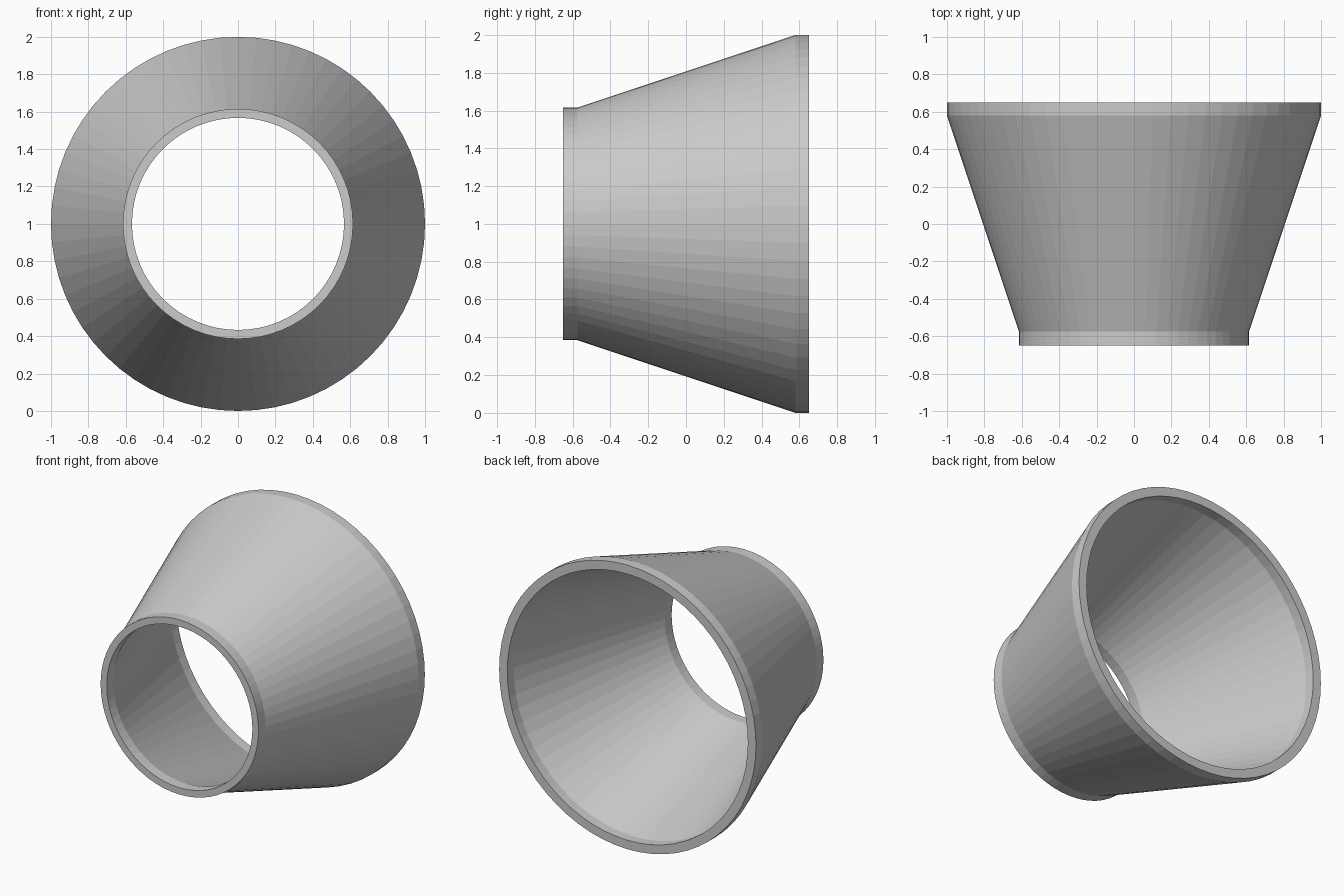
import bpy, bmesh
from math import pi
from mathutils import Matrix, Vector

if "Cube" in bpy.data.objects:
    bpy.data.objects.remove(bpy.data.objects["Cube"])

SEGMENTS = 64

# Closed wall section of the reducer: (radius, y)
profile = [(0.615, -0.65), (0.615, -0.575), (1.0, 0.58), (1.0, 0.65),
           (0.937, 0.65), (0.937, 0.58), (0.567, -0.575), (0.567, -0.65)]

# Revolve the section around the y axis through z = 1
bm = bmesh.new()
rings = []
for i in range(SEGMENTS):
    turn = Matrix.Rotation(2 * pi * i / SEGMENTS, 3, 'Y')
    rings.append([bm.verts.new(turn @ Vector((r, y, 0)) + Vector((0, 0, 1)))
                  for r, y in profile])

n = len(profile)
for i in range(SEGMENTS):
    a, b = rings[i], rings[(i + 1) % SEGMENTS]
    for j in range(n):
        k = (j + 1) % n
        bm.faces.new((a[j], a[k], b[k], b[j]))
bmesh.ops.recalc_face_normals(bm, faces=bm.faces)

mesh = bpy.data.meshes.new("pipe_reducer")
bm.to_mesh(mesh)
bm.free()
bpy.context.collection.objects.link(bpy.data.objects.new("pipe_reducer", mesh))
